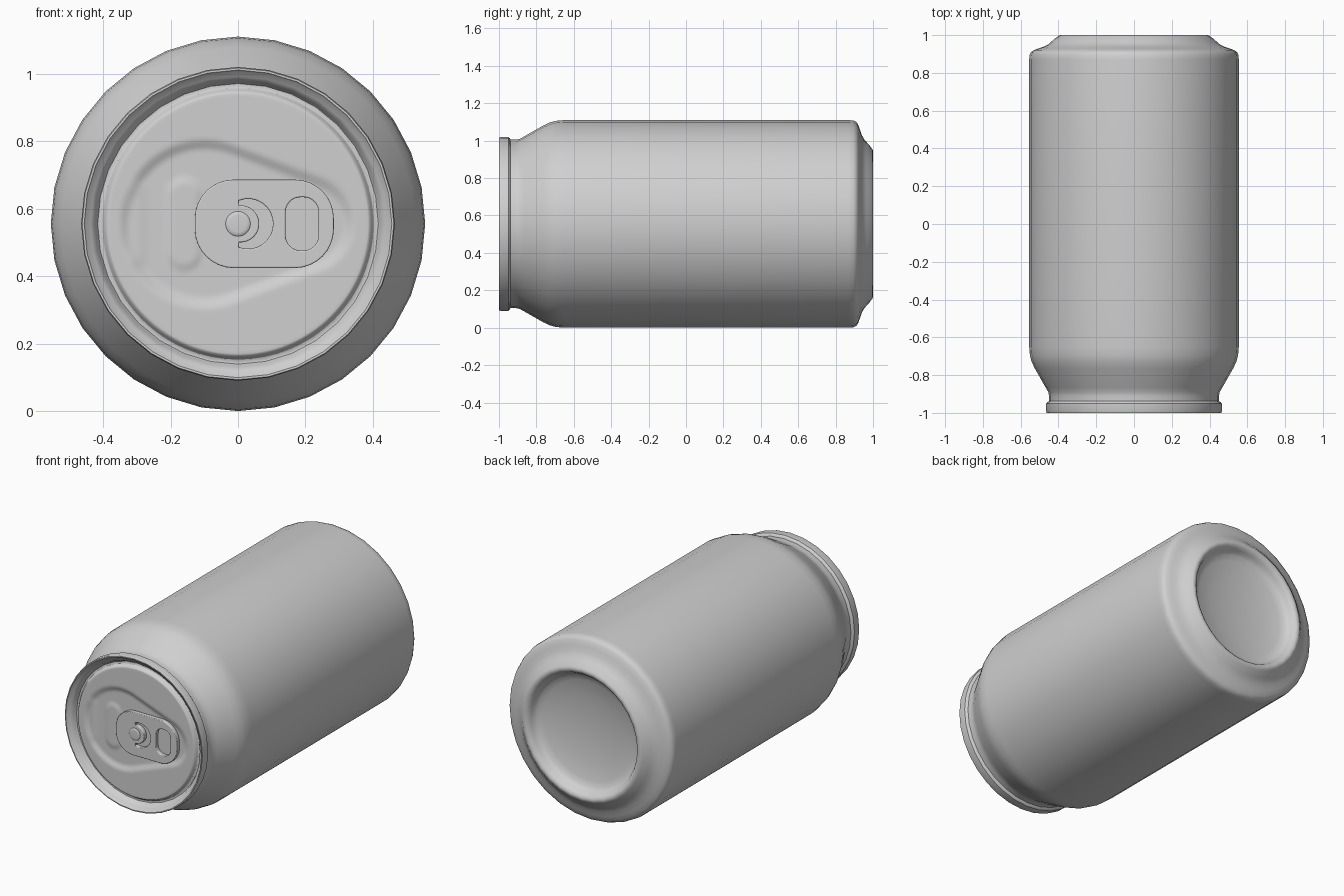
import bpy, bmesh, math
from math import sin, cos, pi
from mathutils import Vector

if "Cube" in bpy.data.objects:
    bpy.data.objects.remove(bpy.data.objects["Cube"])

AXIS_Z = 0.555
SIDES = 32
LID_Y = -0.976

metal = bpy.data.materials.new("brushed grey metal")
metal.use_nodes = True
GREY = (0.63, 0.63, 0.63, 1)
metal.diffuse_color = GREY
metal.node_tree.nodes["Principled BSDF"].inputs["Base Color"].default_value = GREY


def finish(obj, angle=40):
    obj.data.materials.clear()
    obj.data.materials.append(metal)
    bpy.ops.object.select_all(action='DESELECT')
    obj.select_set(True)
    bpy.context.view_layer.objects.active = obj
    bpy.ops.object.shade_smooth_by_angle(angle=math.radians(angle))


def polar_mesh(name, rings, sides, surface, angle=40):
    """Rings of points swept round the can's axis; surface(ring, angle) gives r and y."""
    bm = bmesh.new()
    rows = []
    for ring in rings:
        row = []
        for k in range(sides):
            a = 2 * pi * k / sides
            r, y = surface(ring, a)
            row.append(bm.verts.new((r * cos(a), y, AXIS_Z + r * sin(a))))
        rows.append(row)
    for p, q in zip(rows, rows[1:]):
        for k in range(sides):
            n = (k + 1) % sides
            bm.faces.new((p[k], p[n], q[n], q[k]))
    bmesh.ops.remove_doubles(bm, verts=bm.verts, dist=1e-5)
    mesh = bpy.data.meshes.new(name)
    bm.to_mesh(mesh)
    bm.free()
    obj = bpy.data.objects.new(name, mesh)
    bpy.context.collection.objects.link(obj)
    finish(obj, angle)
    return obj


# Shell: lid groove, rolled rim, neck, body, shoulder and domed base (radius, y)
shell = [
    (0.385, -0.965), (0.4, -0.957), (0.408, -0.952), (0.416, -0.953), (0.422, -0.962),
    (0.427, -0.975), (0.437, -0.985), (0.452, -0.994), (0.456, -1.0), (0.462, -1.0),
    (0.465, -0.99), (0.465, -0.95), (0.458, -0.942), (0.45, -0.938), (0.45, -0.91),
    (0.454, -0.89), (0.468, -0.865), (0.525, -0.765), (0.542, -0.73), (0.551, -0.695),
    (0.555, -0.65), (0.555, 0.87), (0.553, 0.895), (0.546, 0.91), (0.532, 0.92),
    (0.505, 0.93), (0.475, 0.94), (0.452, 0.953), (0.435, 0.968), (0.422, 0.98),
    (0.41, 0.988), (0.401, 0.996), (0.39, 1.0), (0.378, 0.998), (0.366, 0.989),
    (0.357, 0.974), (0.349, 0.957), (0.335, 0.944), (0.3, 0.932), (0.2, 0.915),
    (0.1, 0.906), (0, 0.903),
]
polar_mesh("can_shell", shell, SIDES, lambda ring, a: ring)


# Lid panel: pressed relief described by distances to simple shapes
def smooth(lo, hi, v):
    t = min(max((v - lo) / (hi - lo), 0), 1)
    return t * t * (3 - 2 * t)


def capsule(p, a, b, ra, rb):
    """Signed distance to a capsule tapering from radius ra at a to rb at b."""
    d = b - a
    length = d.length
    u = d / length
    along = (p - a).dot(u)
    across = abs(u.x * (p - a).y - u.y * (p - a).x)
    k = (ra - rb) / length
    c = math.sqrt(1 - k * k)
    s = c * along - k * across
    if s < 0:
        return math.hypot(along, across) - ra
    if s > c * length:
        return math.hypot(along - length, across) - rb
    return across * c + along * k - ra


def panel(r, a):
    p = Vector((r * cos(a), r * sin(a)))
    tear = capsule(p, Vector((-0.1, 0)), Vector((0.2, 0)), 0.245, 0.14)
    mouth = capsule(p, Vector((-0.16, -0.085)), Vector((-0.16, 0.085)), 0.05, 0.05)
    bead = capsule(p, Vector((-0.3, -0.1)), Vector((-0.3, 0.1)), 0.03, 0.03)
    depth = 0.013 * (1 - smooth(-0.03, 0.01, tear))
    depth -= 0.006 * (1 - smooth(-0.02, 0.012, mouth))
    depth -= 0.004 * (1 - smooth(-0.03, 0.01, bead))
    depth += 0.02 * smooth(0.388, 0.402, r)
    return r, LID_Y + depth


rings = [0.385 * i / 44 for i in range(45)] + [0.39, 0.396, 0.402]
polar_mesh("lid_panel", rings, 128, panel, 60)


# Pull tab: rounded plate with a finger hole and a crescent cut round the rivet
def rounded(cx, hx, hz, rad, n=8):
    pts = []
    for q, (sx, sz) in enumerate(((1, 1), (-1, 1), (-1, -1), (1, -1))):
        for i in range(n + 1):
            a = pi / 2 * (q + i / n)
            pts.append((cx + sx * (hx - rad) + rad * cos(a), sz * (hz - rad) + rad * sin(a)))
    return pts


def arc(cx, r, start, end, n=16):
    return [(cx + r * cos(start + (end - start) * i / n),
             r * sin(start + (end - start) * i / n)) for i in range(n + 1)]


crescent = arc(0.03, 0.074, -1.95, 1.95) + arc(0.008, 0.055, 1.65, -1.65)


def plate(name, outlines, y, half, bevel):
    curve = bpy.data.curves.new(name, 'CURVE')
    curve.dimensions = '2D'
    curve.fill_mode = 'BOTH'
    curve.extrude = half - bevel
    curve.bevel_depth = bevel
    curve.bevel_resolution = 2
    curve.offset = -bevel
    for pts in outlines:
        spline = curve.splines.new('POLY')
        spline.points.add(len(pts) - 1)
        for point, (x, z) in zip(spline.points, pts):
            point.co = (x, z, 0, 1)
        spline.use_cyclic_u = True
    obj = bpy.data.objects.new(name, curve)
    obj.location = (0, y, AXIS_Z)
    obj.rotation_euler.x = pi / 2
    bpy.context.collection.objects.link(obj)
    bpy.ops.object.select_all(action='DESELECT')
    obj.select_set(True)
    bpy.context.view_layer.objects.active = obj
    bpy.ops.object.convert(target='MESH')
    finish(bpy.context.view_layer.objects.active)


plate("pull_tab",
      [rounded(0.078, 0.206, 0.131, 0.115), rounded(0.19, 0.049, 0.079, 0.045), crescent],
      -0.976, 0.013, 0.004)

# Rivet: low flat button holding the tab
rivet = [(0, -0.994), (0.025, -0.994), (0.034, -0.993), (0.037, -0.99), (0.037, -0.96)]
polar_mesh("rivet", rivet, 24, lambda ring, a: ring)
